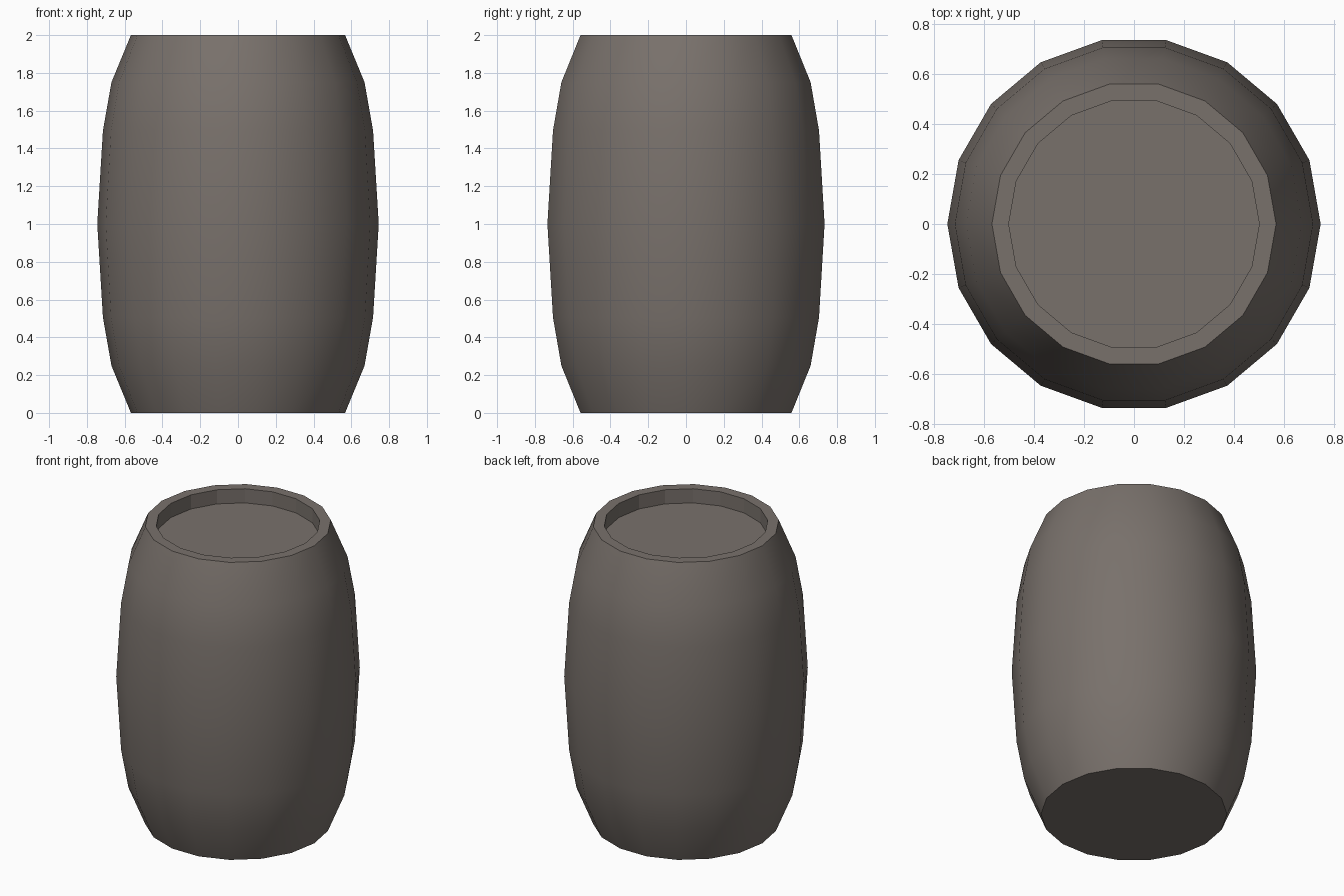
import bpy, bmesh, math

if "Cube" in bpy.data.objects:
    bpy.data.objects.remove(bpy.data.objects["Cube"])

SIDES = 18
# Profile of the barrel from the base up to the rim, then down into the recessed lid
PROFILE = [(0.567, 0.0), (0.67, 0.25), (0.715, 0.505), (0.745, 1.0),
           (0.715, 1.495), (0.67, 1.75), (0.567, 2.0), (0.50, 2.0), (0.50, 1.905)]
OUTER_BANDS = 6

mat = bpy.data.materials.new("weathered brown grey")
mat.diffuse_color = (0.19, 0.165, 0.148, 1.0)
mat.use_nodes = True
mat.node_tree.nodes["Principled BSDF"].inputs["Base Color"].default_value = mat.diffuse_color

bm = bmesh.new()
rings = []
for r, z in PROFILE:
    rings.append([bm.verts.new((r * math.cos(2 * math.pi * i / SIDES),
                                r * math.sin(2 * math.pi * i / SIDES), z))
                  for i in range(SIDES)])

# Staves (smooth), rim and inner wall (flat)
for band, (low, high) in enumerate(zip(rings, rings[1:])):
    for i in range(SIDES):
        j = (i + 1) % SIDES
        face = bm.faces.new((low[i], low[j], high[j], high[i]))
        face.smooth = band < OUTER_BANDS

# Base and recessed lid
bm.faces.new(rings[0][::-1])
bm.faces.new(rings[-1])

# Keep the rim and base edges crisp
for edge in bm.edges:
    if edge.calc_face_angle(0.0) > math.radians(35):
        edge.smooth = False

mesh = bpy.data.meshes.new("barrel")
bm.to_mesh(mesh)
bm.free()
mesh.materials.append(mat)
barrel = bpy.data.objects.new("barrel", mesh)
bpy.context.collection.objects.link(barrel)
